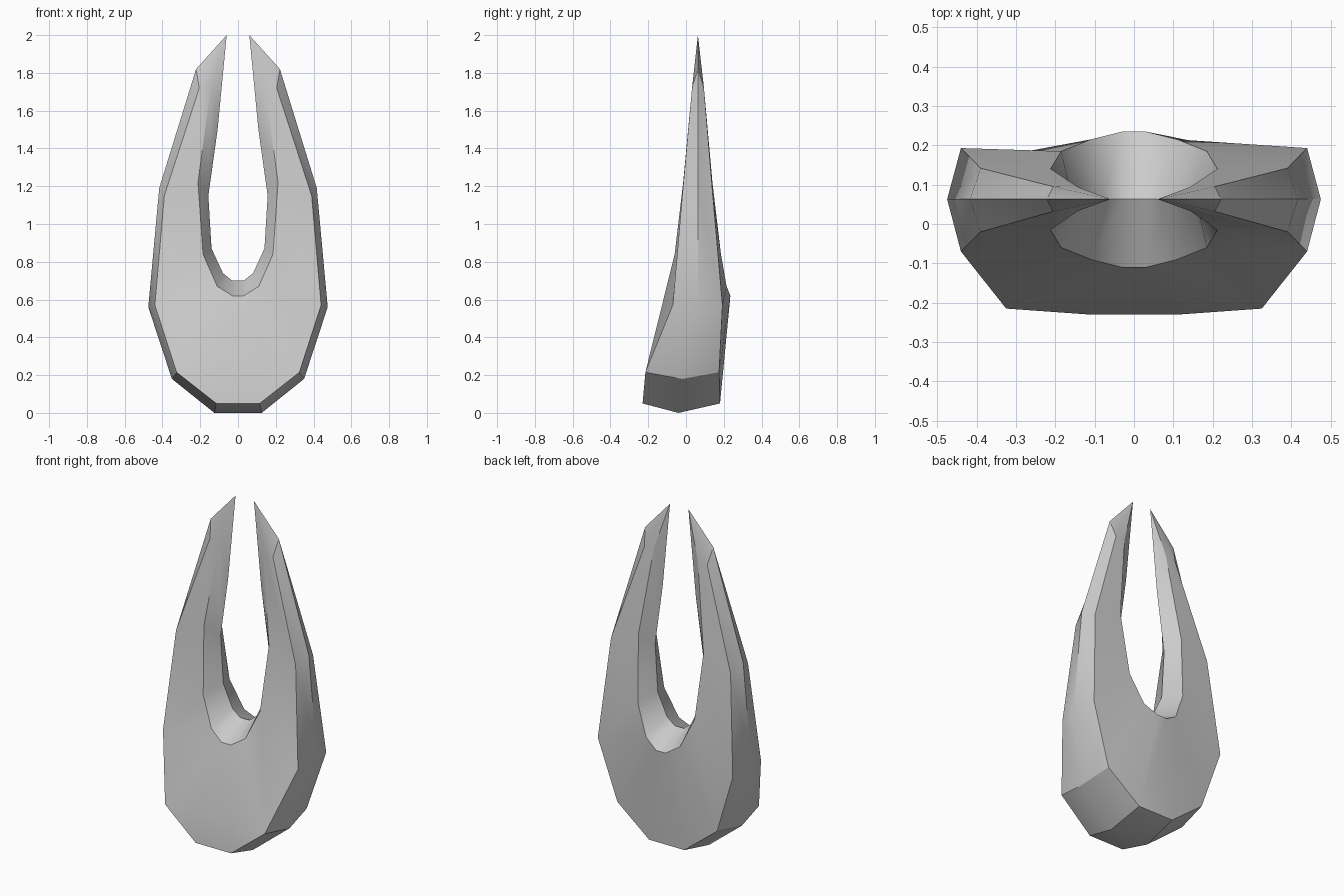
import bpy, bmesh, math
from mathutils import Vector

if "Cube" in bpy.data.objects:
    bpy.data.objects.remove(bpy.data.objects["Cube"])

# Stations from the base centre up one prong (right half):
# outer ridge xyz, outer rim xz, inner rim xz, inner ridge xz,
# y of outer rim front/back, y of inner rim front/back
STATIONS = [
    ((.125, -.04, 0), (.115, .05), (.03, .62), (.03, .70), (-.23, .18), (-.11, .235)),
    ((.35, -.02, .18), (.325, .215), (.11, .67), (.08, .74), (-.215, .175), (-.09, .215)),
    ((.475, .063, .56), (.44, .57), (.185, .84), (.14, .87), (-.07, .193), (-.06, .185)),
    ((.417, .063, 1.19), (.39, 1.15), (.212, 1.22), (.157, 1.15), (-.02, .142), (-.015, .14)),
    ((.222, .063, 1.82), (.205, 1.72), (.143, 1.73), (.108, 1.5), (.032, .095), (.033, .094)),
]
MID_Y = .063
TIP = (.06, MID_Y, 2.0)


def section(i):
    """Closed cross-section of the prong at one station."""
    ridge, outer, inner, groove, oy, iy = STATIONS[i]
    front = (outer[0], oy[0], outer[1])
    chin = (outer[0], -.215, .215) if i == 0 else front  # crease on the lower front
    return [Vector(p) for p in (
        ridge, front, chin,
        (inner[0], iy[0], inner[1]), (groove[0], MID_Y, groove[1]),
        (inner[0], iy[1], inner[1]), (outer[0], oy[1], outer[1]))]


# Horseshoe-shaped claw: left prong, base, right prong
bm = bmesh.new()
right = [section(i) for i in range(len(STATIONS))]
left = [[Vector((-p.x, p.y, p.z)) for p in s] for s in reversed(right)]
rings = [[bm.verts.new(p) for p in s] for s in left + right]
for a, b in zip(rings, rings[1:]):
    for k in range(len(a)):
        n = (k + 1) % len(a)
        bm.faces.new((a[k], a[n], b[n], b[k]))

# Pointed tips
for ring, sx in ((rings[0], -1), (rings[-1], 1)):
    tip = bm.verts.new((sx * TIP[0], TIP[1], TIP[2]))
    for k in range(len(ring)):
        bm.faces.new((ring[k], ring[(k + 1) % len(ring)], tip))

bmesh.ops.remove_doubles(bm, verts=bm.verts, dist=.0005)
bmesh.ops.recalc_face_normals(bm, faces=bm.faces)
mesh = bpy.data.meshes.new("forked_claw")
bm.to_mesh(mesh)
bm.free()
claw = bpy.data.objects.new("forked_claw", mesh)
bpy.context.collection.objects.link(claw)
bpy.context.view_layer.objects.active = claw
claw.select_set(True)
bpy.ops.object.shade_smooth_by_angle(angle=math.radians(30))
